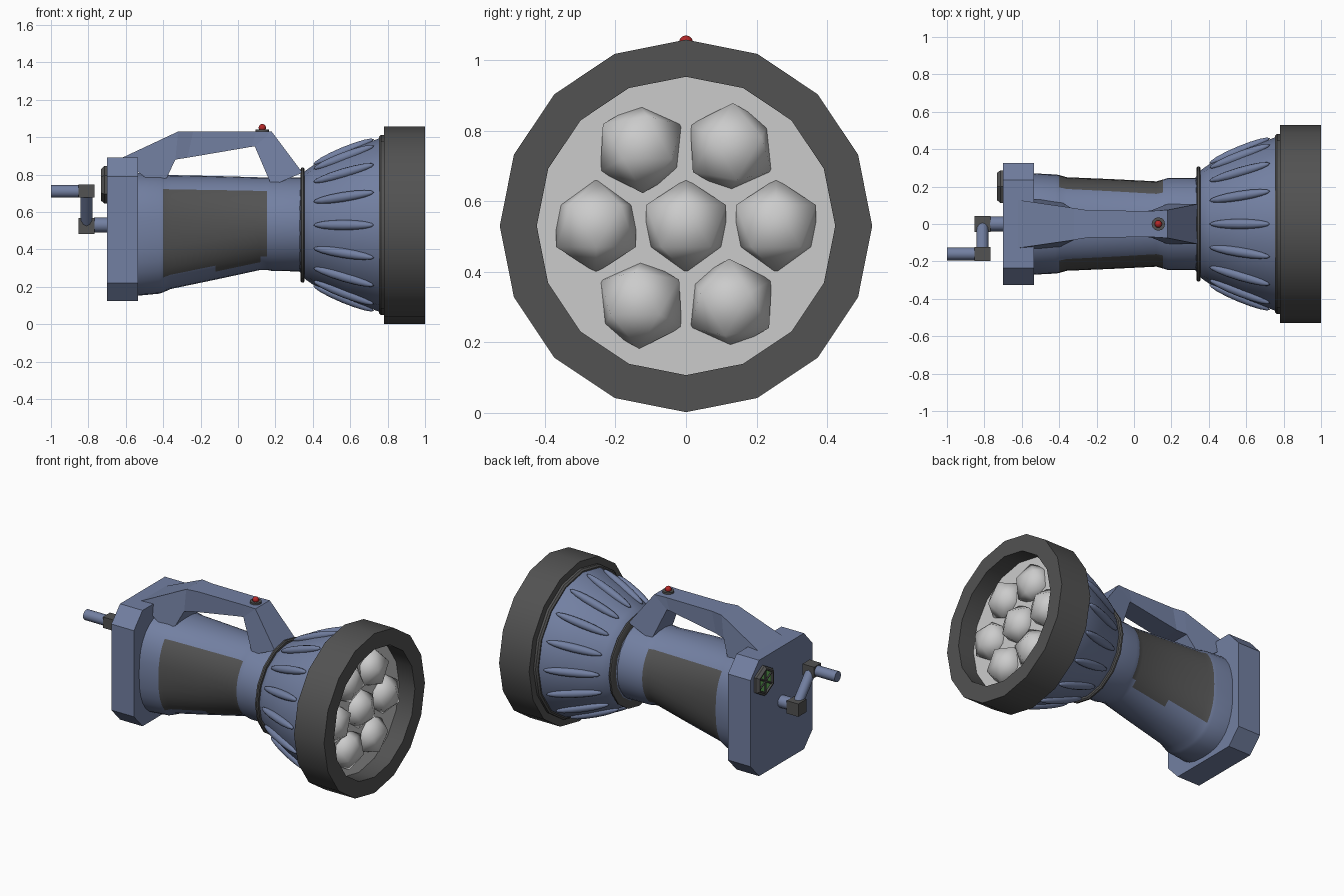
import bpy, bmesh
from math import sin, cos, pi, radians
from mathutils import Vector, Matrix

if "Cube" in bpy.data.objects:
    bpy.data.objects.remove(bpy.data.objects["Cube"])

CZ = 0.53  # height of the main axis


def material(name, rgb):
    m = bpy.data.materials.new(name)
    m.diffuse_color = (*rgb, 1)
    m.use_nodes = True
    m.node_tree.nodes["Principled BSDF"].inputs["Base Color"].default_value = m.diffuse_color
    return m


BLUE = material("blue_plastic", (0.17, 0.215, 0.36))
DARK = material("dark_rubber", (0.085, 0.085, 0.085))
RED = material("red", (0.45, 0.02, 0.02))
GREEN = material("green", (0.15, 0.5, 0.12))


def finish(name, bm, mat=None, angle=None):
    bmesh.ops.remove_doubles(bm, verts=bm.verts, dist=1e-5)
    bmesh.ops.recalc_face_normals(bm, faces=bm.faces)
    me = bpy.data.meshes.new(name)
    bm.to_mesh(me)
    bm.free()
    ob = bpy.data.objects.new(name, me)
    bpy.context.collection.objects.link(ob)
    if mat:
        me.materials.append(mat)
    if angle:
        bpy.ops.object.select_all(action='DESELECT')
        bpy.context.view_layer.objects.active = ob
        ob.select_set(True)
        bpy.ops.object.shade_smooth_by_angle(angle=radians(angle))
    return ob


def skin(rings, cap=True):
    bm = bmesh.new()
    vs = [[bm.verts.new(p) for p in r] for r in rings]
    n = len(rings[0])
    for a, b in zip(vs, vs[1:]):
        for i in range(n):
            j = (i + 1) % n
            bm.faces.new((a[i], a[j], b[j], b[i]))
    if cap:
        bm.faces.new(vs[0])
        bm.faces.new(vs[-1])
    return bm


def circle(x, r, n=16, y=0, z=CZ):
    return [(x, y + r * sin(2 * pi * i / n), z + r * cos(2 * pi * i / n)) for i in range(n)]


def revolve(name, profile, mat, n=16, y=0, z=CZ, angle=35):
    rings = [circle(x, r, n, y, z) for x, r in profile]
    return finish(name, skin(rings), mat, angle)


def rod(name, p, q, r, mat, n=12):
    p, q = Vector(p), Vector(q)
    bm = bmesh.new()
    rot = (q - p).to_track_quat('Z', 'Y').to_matrix().to_4x4()
    bmesh.ops.create_cone(bm, cap_ends=True, segments=n, radius1=r, radius2=r, depth=(q - p).length,
                          matrix=Matrix.Translation((p + q) / 2) @ rot)
    return finish(name, bm, mat, 40)


def box(name, centre, size, mat):
    bm = bmesh.new()
    bmesh.ops.create_cube(bm, size=1, matrix=Matrix.Translation(centre) @ Matrix.Diagonal((*size, 1)))
    return finish(name, bm, mat)


# Head: rubber bezel, cone and thin rings
bm = skin([circle(x, r) for x, r in
           [(0.78, 0.44), (0.78, 0.528), (1, 0.528), (1, 0.423), (0.88, 0.423), (0.85, 0.423)]], False)
finish("bezel", bm, DARK, 35)
revolve("reflector_plate", [(0.86, 0.424), (0.885, 0.424)], None)
revolve("head_cone", [(0.33, 0.25), (0.36, 0.29), (0.40, 0.318), (0.58, 0.4), (0.765, 0.467), (0.79, 0.467)], BLUE)
revolve("neck_ring", [(0.335, 0.24), (0.335, 0.3), (0.34, 0.308), (0.35, 0.308), (0.356, 0.3), (0.356, 0.24)], DARK)
revolve("cone_rim_ring", [(0.755, 0.44), (0.755, 0.472), (0.765, 0.482), (0.785, 0.482)], DARK)

# Raised ribs around the cone
bm = bmesh.new()
for i in range(16):
    m = (Matrix.Translation((0, 0, CZ)) @ Matrix.Rotation(i * pi / 8, 4, 'X')
         @ Matrix.Translation((0.565, 0, 0.392)) @ Matrix.Rotation(radians(-22.5), 4, 'Y')
         @ Matrix.Diagonal((0.175, 0.027, 0.026, 1)) @ Matrix.Rotation(pi / 2, 4, 'Y'))
    bmesh.ops.create_uvsphere(bm, u_segments=10, v_segments=8, radius=1, matrix=m)
finish("cone_ribs", bm, BLUE, 60)

# Seven faceted lamps
lamps = [(0, 0)] + [(0.255 * cos(k * pi / 3), 0.255 * sin(k * pi / 3)) for k in range(6)]
bm = bmesh.new()
for k, (y, z) in enumerate(lamps):
    m = Matrix.Translation((0.88, y, CZ + z)) @ Matrix.Rotation((k - 1) * pi / 3 if k else 0, 4, 'X')
    bmesh.ops.create_icosphere(bm, subdivisions=1, radius=0.133, matrix=m @ Matrix.Diagonal((0.8, 1, 1, 1)))
finish("lamps", bm, None, 60)

# Body: lofted superellipse sections (x, top, bottom, half width, exponent)
stations = [(-0.56, 0.81, 0.15, 0.272, 2.5), (-0.42, 0.805, 0.163, 0.265, 2.5), (-0.40, 0.803, 0.17, 0.262, 2.4),
            (-0.36, 0.797, 0.188, 0.25, 2.4), (-0.12, 0.792, 0.238, 0.24, 2.2), (0.12, 0.785, 0.29, 0.228, 2),
            (0.155, 0.785, 0.29, 0.238, 2), (0.185, 0.785, 0.284, 0.247, 2), (0.35, 0.785, 0.282, 0.247, 2)]


def section(x, top, bot, w, n, count=32):
    pts = []
    for i in range(count):
        c, s = cos(2 * pi * i / count), sin(2 * pi * i / count)
        y = w * (1 if c > 0 else -1) * abs(c) ** (2 / n)
        z = (top - bot) / 2 * (1 if s > 0 else -1) * abs(s) ** (2 / n)
        pts.append((x, y, (top + bot) / 2 + z))
    return pts


body = finish("body", skin([section(*s) for s in stations]), BLUE, 40)
# Rubber side grips are coloured body faces
body.data.materials.append(DARK)
for p in body.data.polygons:
    x = p.center.x
    if -0.40 < x < 0.155 and len(p.vertices) == 4:
        k = min(range(len(stations)), key=lambda i: abs(stations[i][0] - x))
        top, bot = stations[k][1:3]
        if abs(p.center.z - (top + bot) / 2) < 0.72 * (top - bot) / 2:
            p.material_index = 1

# Chamfered rear plate
outline = [(0.325, 0.22), (0.325, 0.79), (0.235, 0.89), (-0.235, 0.89),
           (-0.325, 0.79), (-0.325, 0.22), (-0.235, 0.123), (0.235, 0.123)]
finish("rear_plate", skin([[(x, y, z) for y, z in outline] for x in (-0.70, -0.535)]), BLUE)

# Carry handle: pairs of outer and inner corners (x, z, half width)
spans = [((-0.63, 0.885, 0.13), (-0.41, 0.72, 0.13)),
         ((-0.32, 1.03, 0.085), (-0.335, 0.88, 0.085)),
         ((-0.24, 1.03, 0.072), (-0.27, 0.89, 0.072)),
         ((0.10, 1.03, 0.07), (0.07, 0.948, 0.07)),
         ((0.18, 1.03, 0.075), (0.09, 0.95, 0.072)),
         ((0.345, 0.81, 0.108), (0.18, 0.74, 0.108))]
rings = [[(o[0], -o[2], o[1]), (o[0], o[2], o[1]), (i[0], i[2], i[1]), (i[0], -i[2], i[1])] for o, i in spans]
finish("carry_handle", skin(rings), BLUE)

# Switch on the handle
rod("switch_base", (0.13, 0, 1.02), (0.13, 0, 1.042), 0.036, DARK)
bm = bmesh.new()
bmesh.ops.create_uvsphere(bm, u_segments=12, v_segments=8, radius=0.02, matrix=Matrix.Translation((0.13, 0, 1.05)))
finish("switch_button", bm, RED, 60)

# Hand crank
a, b = (-0.81, 0, 0.525), (-0.81, -0.16, 0.712)
rod("crank_shaft", (-0.69, 0, 0.53), (-0.77, 0, 0.53), 0.04, BLUE)
box("crank_hub", a, (0.085, 0.085, 0.085), DARK)
rod("crank_arm", a, b, 0.032, BLUE)
box("crank_elbow", b, (0.085, 0.075, 0.072), DARK)
rod("crank_grip", (-0.83, -0.16, 0.71), (-1, -0.16, 0.71), 0.034, BLUE)

# Hexagonal charge indicator with spokes
Y, Z = 0.2, 0.745
bm = skin([circle(x, r, 6, Y, Z) for x, r in
           [(-0.69, 0.1), (-0.715, 0.1), (-0.732, 0.085), (-0.732, 0.075), (-0.715, 0.073)]], False)
finish("indicator_frame", bm, DARK)
revolve("indicator_face", [(-0.69, 0.075), (-0.72, 0.075)], GREEN, 6, Y, Z)
for k in range(3):
    t = k * pi / 3
    d = Vector((0, 0.072 * sin(t), 0.072 * cos(t)))
    c = Vector((-0.722, Y, Z))
    rod(f"indicator_spoke_{k + 1}", c - d, c + d, 0.006, DARK, 6)
